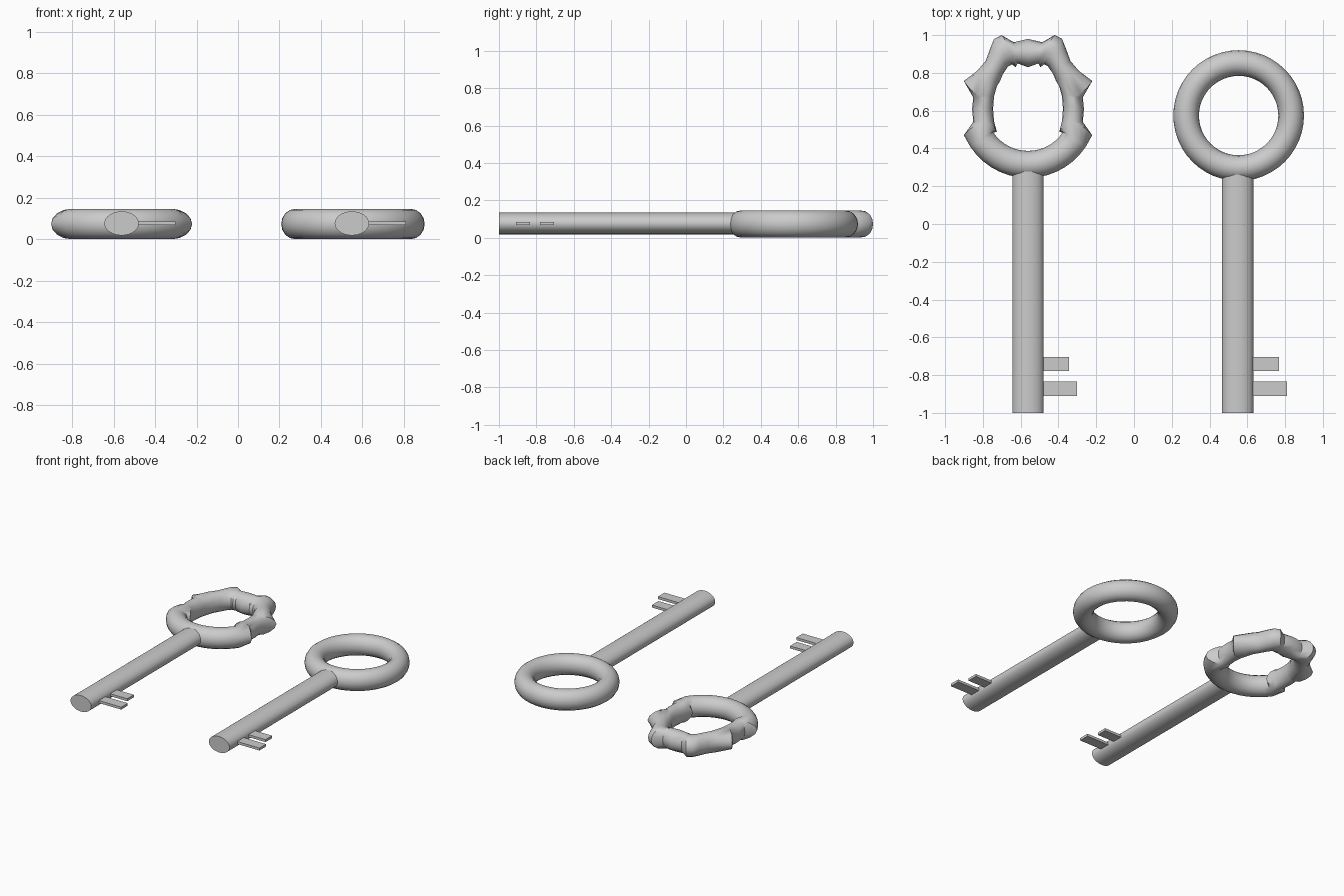
import bpy, bmesh
from math import cos, sin, pi
from mathutils import Vector

if "Cube" in bpy.data.objects:
    bpy.data.objects.remove(bpy.data.objects["Cube"])

ZC, ZR = 0.074, 0.073   # mid height and half thickness of the bows


def finish(bm, name, angle=40):
    bmesh.ops.recalc_face_normals(bm, faces=bm.faces)
    me = bpy.data.meshes.new(name)
    bm.to_mesh(me)
    bm.free()
    ob = bpy.data.objects.new(name, me)
    bpy.context.collection.objects.link(ob)
    bpy.ops.object.select_all(action='DESELECT')
    ob.select_set(True)
    bpy.context.view_layer.objects.active = ob
    bpy.ops.object.shade_smooth_by_angle(angle=angle * pi / 180)
    return ob


def ring_tube(name, sections, x, sides=16):
    """Closed tube through sections given as (outer, inner, crown) points."""
    bm = bmesh.new()
    rings = []
    for o, i, t in sections:
        o, i, t = Vector(o), Vector(i), Vector(t)
        mid, half = (o + i) / 2, (o - i) / 2
        ring = []
        for k in range(sides):
            a = 2 * pi * k / sides
            p = mid + half * cos(a) + (t - mid) * sin(a) ** 2
            ring.append(bm.verts.new((x + p.x, p.y, ZC + ZR * sin(a))))
        rings.append(ring)
    for n, r in enumerate(rings):
        q = rings[(n + 1) % len(rings)]
        for k in range(sides):
            j = (k + 1) % sides
            bm.faces.new((r[k], r[j], q[j], q[k]))
    return finish(bm, name)


def arc_section(cy, ro, ri, a):
    d = Vector((sin(a), -cos(a)))
    c = Vector((0, cy))
    return c + d * ro, c + d * ri, c + d * (ro + ri) / 2


def shaft(name, x):
    bm = bmesh.new()
    bmesh.ops.create_cone(bm, cap_ends=True, segments=32, radius1=1, radius2=1, depth=1)
    for v in bm.verts:
        px, py, pz = v.co
        v.co = (x + px * 0.083, -0.355 + pz * 1.29, 0.077 + py * 0.058)
    finish(bm, name)


def tooth(name, x, y, reach):
    bm = bmesh.new()
    bmesh.ops.create_cube(bm, size=1)
    for v in bm.verts:
        v.co = (x + 0.05 + (v.co.x + 0.5) * (reach - 0.05), y + v.co.y * 0.075,
                0.077 + v.co.z * 0.018)
    finish(bm, name)


# round bow
ring_tube("round_bow", [arc_section(0.574, 0.346, 0.21, 2 * pi * k / 48) for k in range(48)], 0.554)

# lobed bow: lower arc, then pinched side, upper lobe and top, as one half
half = [arc_section(0.609, 0.365, 0.222, 1.13 * k / 8) for k in range(8)]
lobes = [
    ((.34, .47), (.165, .487), (.235, .54)),
    ((.29, .54), (.18, .545)),
    ((.296, .61), (.185, .61)),
    ((.29, .67), (.18, .675)),
    ((.34, .757), (.165, .73), (.245, .675)),
    ((.27, .81), (.148, .757)),
    ((.225, .862), (.133, .794)),
    ((.20, .93), (.105, .835)),
    ((.18, .98), (.085, .845)),
    ((.14, 1.0), (.065, .83), (.1, .93)),
    ((.075, .962), (.055, .85)),
    ((0, .98), (0, .83)),
]
for s in lobes:
    o, i = Vector(s[0]), Vector(s[1])
    half.append((o, i, Vector(s[2]) if len(s) > 2 else (o + i) / 2))
mirrored = [tuple(Vector((-p.x, p.y)) for p in s) for s in reversed(half[1:-1])]
ring_tube("lobed_bow", half + mirrored, -0.561)

# shafts and teeth
for label, x in (("lobed_key", -0.561), ("round_key", 0.549)):
    shaft(label + "_shaft", x)
    tooth(label + "_short_tooth", x, -0.742, 0.218)
    tooth(label + "_long_tooth", x, -0.872, 0.26)
